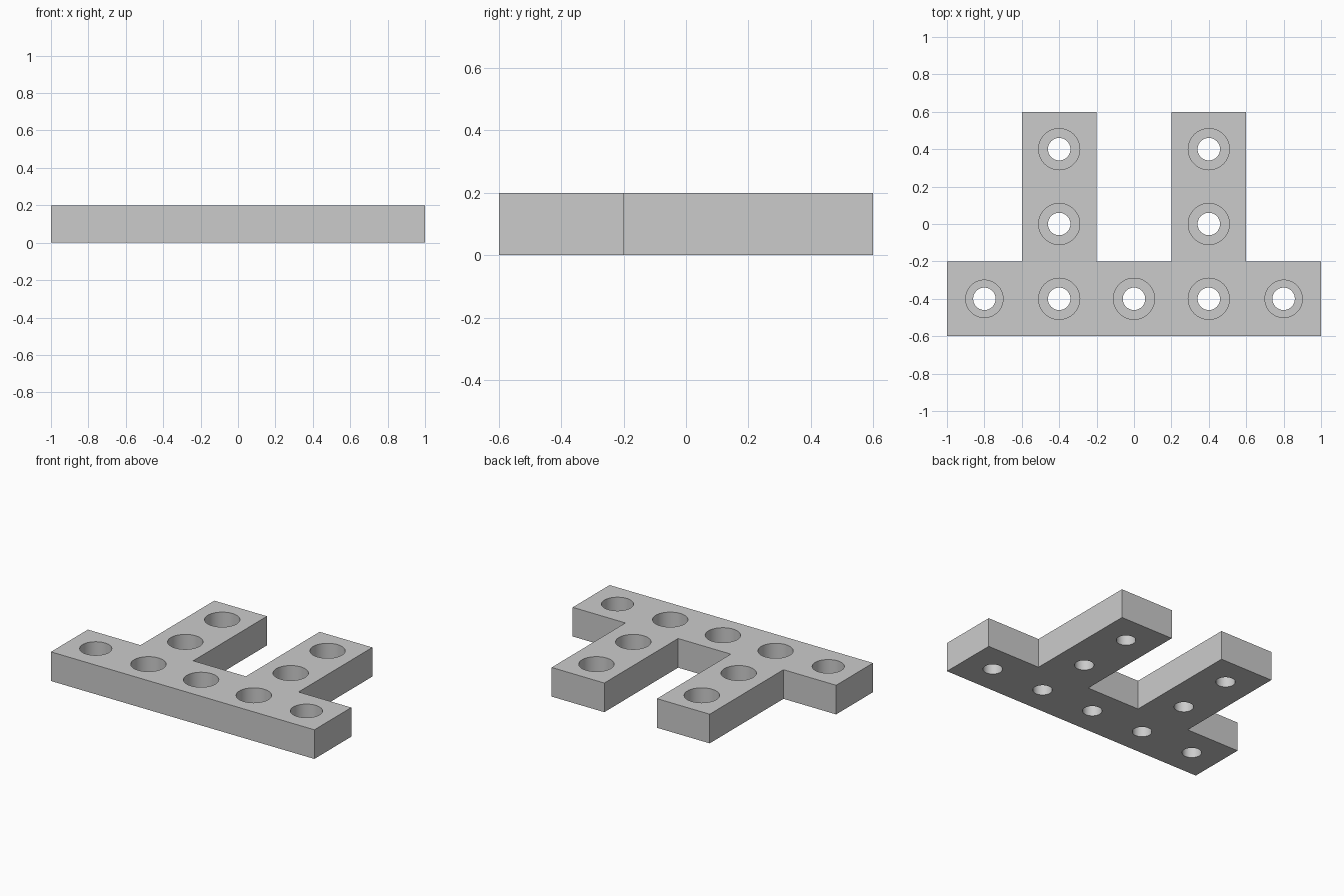
import bpy
import bmesh
from math import cos, sin, tau

cube = bpy.data.objects.get("Cube")
if cube:
    bpy.data.objects.remove(cube, do_unlink=True)

HEIGHT, LEDGE, HOLE_R, SEGMENTS = 0.2, 0.08, 0.06, 64

grey = bpy.data.materials.new("light_grey")
grey.use_nodes = True
colour = (0.6, 0.6, 0.6, 1)
grey.diffuse_color = colour
grey.node_tree.nodes["Principled BSDF"].inputs["Base Color"].default_value = colour


def make_object(name, bm):
    bmesh.ops.recalc_face_normals(bm, faces=bm.faces)
    mesh = bpy.data.meshes.new(name)
    bm.to_mesh(mesh)
    bm.free()
    mesh.materials.append(grey)
    obj = bpy.data.objects.new(name, mesh)
    bpy.context.collection.objects.link(obj)
    return obj


def add_pin(bm, x, y, bore_r):
    """Stepped round pin: narrow through hole below, wide counterbore above."""
    profile = [(HOLE_R, -0.1), (HOLE_R, LEDGE), (bore_r, LEDGE), (bore_r, HEIGHT + 0.1)]
    rings = [[bm.verts.new((x + r * cos(tau * i / SEGMENTS), y + r * sin(tau * i / SEGMENTS), z))
              for i in range(SEGMENTS)] for r, z in profile]
    for low, high in zip(rings, rings[1:]):
        for i in range(SEGMENTS):
            j = (i + 1) % SEGMENTS
            bm.faces.new((low[i], low[j], high[j], high[i]))
    bm.faces.new(rings[0])
    bm.faces.new(rings[-1])


# Two-pronged plate: half outline, mirrored and extruded
half = [(1, -0.6), (1, -0.2), (0.6, -0.2), (0.6, 0.6), (0.2, 0.6), (0.2, -0.2)]
outline = half + [(-x, y) for x, y in reversed(half)]
bm = bmesh.new()
base = bm.faces.new([bm.verts.new((x, y, 0)) for x, y in outline])
top = bmesh.ops.extrude_face_region(bm, geom=[base], use_keep_orig=True)
bmesh.ops.translate(bm, vec=(0, 0, HEIGHT),
                    verts=[v for v in top["geom"] if isinstance(v, bmesh.types.BMVert)])
plate = make_object("bracket_plate", bm)

# Screw holes: a row along the bar and two on each prong
bm = bmesh.new()
for x in (-0.8, -0.4, 0, 0.4, 0.8):
    add_pin(bm, x, -0.4, 0.1 if abs(x) > 0.5 else 0.11)
for x in (-0.4, 0.4):
    for y in (0, 0.4):
        add_pin(bm, x, y, 0.11)
cutter = make_object("screw_hole_cutter", bm)
cutter.hide_render = True

# Cut the holes and remove the helper
cut = plate.modifiers.new("screw_holes", "BOOLEAN")
cut.operation = "DIFFERENCE"
cut.solver = "EXACT"
cut.object = cutter
bpy.context.view_layer.objects.active = plate
plate.select_set(True)
bpy.ops.object.modifier_apply(modifier=cut.name)
bpy.data.objects.remove(cutter, do_unlink=True)
bpy.ops.object.shade_smooth_by_angle()
